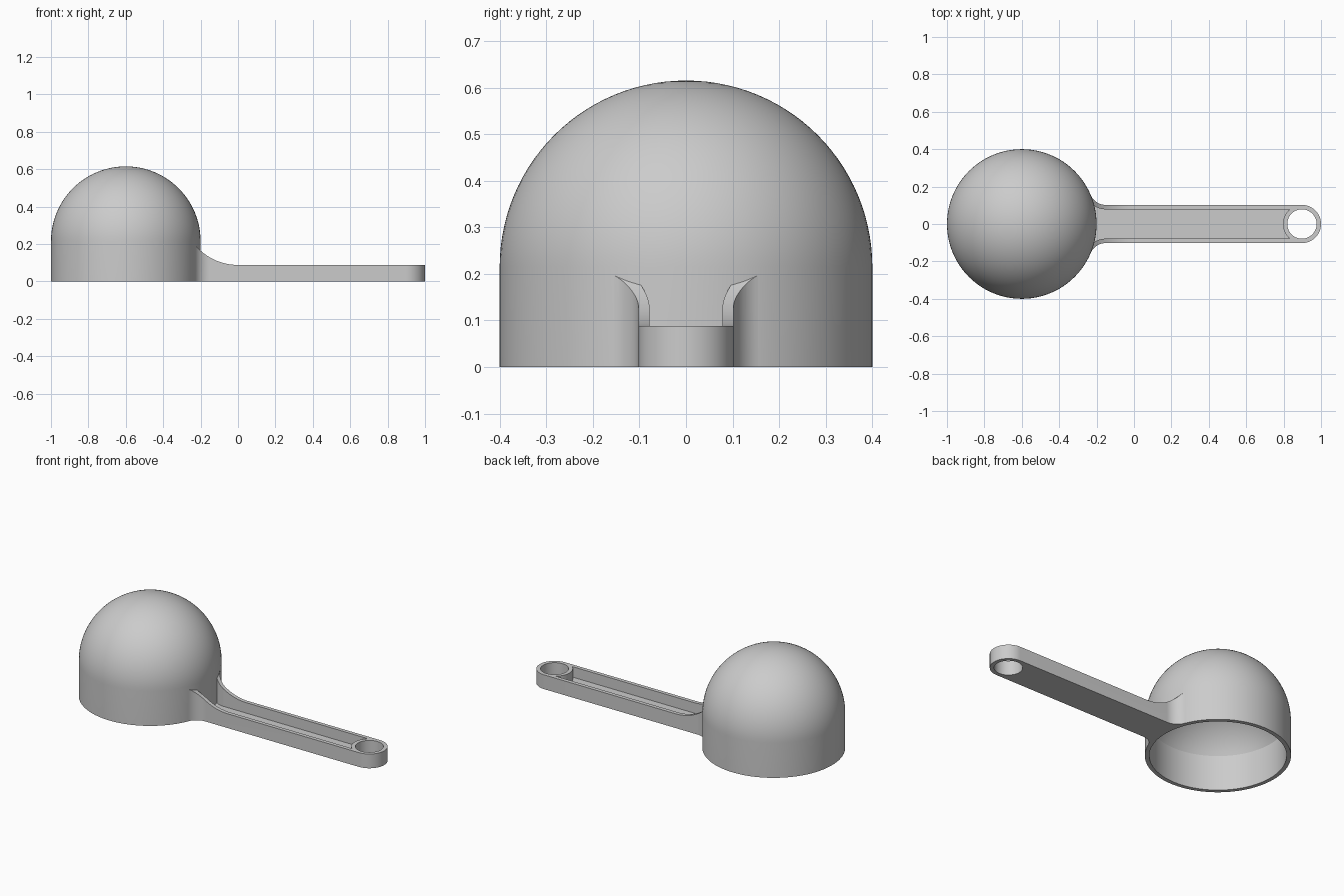
import bpy, bmesh, math
from math import sin, cos, radians

if "Cube" in bpy.data.objects:
    bpy.data.objects.remove(bpy.data.objects["Cube"])

BX = -0.6            # bowl centre x
R, RI = 0.4, 0.376   # bowl outer and inner radius
HZ = 0.215           # height of straight bowl wall
W, T = 0.102, 0.0235 # handle half width, wall thickness
H = 0.088            # handle height
EX = 0.898           # handle eye centre x
FR = 0.0865          # fillet radius where handle meets bowl

grey = bpy.data.materials.new("light grey plastic")
grey.diffuse_color = (0.6, 0.6, 0.6, 1)
grey.use_nodes = True
grey.node_tree.nodes["Principled BSDF"].inputs["Base Color"].default_value = grey.diffuse_color


def add_object(name, bm):
    bmesh.ops.recalc_face_normals(bm, faces=bm.faces[:])
    me = bpy.data.meshes.new(name)
    bm.to_mesh(me)
    bm.free()
    ob = bpy.data.objects.new(name, me)
    bpy.context.collection.objects.link(ob)
    me.materials.append(grey)
    return ob


def prism(name, pts, shift):
    """Closed outline of 3D points, extruded along shift."""
    bm = bmesh.new()
    face = bm.faces.new([bm.verts.new(p) for p in pts])
    out = bmesh.ops.extrude_face_region(bm, geom=[face])
    bmesh.ops.translate(bm, vec=shift,
                        verts=[v for v in out["geom"] if isinstance(v, bmesh.types.BMVert)])
    return add_object(name, bm)


def arc(cx, cy, r, a0, a1, n):
    return [(cx + r * cos(a0 + (a1 - a0) * i / n), cy + r * sin(a0 + (a1 - a0) * i / n))
            for i in range(n + 1)]


def select_only(ob):
    bpy.ops.object.select_all(action='DESELECT')
    ob.select_set(True)
    bpy.context.view_layer.objects.active = ob


def cut(target, cutter):
    mod = target.modifiers.new("cut", 'BOOLEAN')
    mod.operation, mod.solver, mod.object = 'DIFFERENCE', 'EXACT', cutter
    select_only(target)
    bpy.ops.object.modifier_apply(modifier=mod.name)
    bpy.data.objects.remove(cutter)


def smooth(ob):
    select_only(ob)
    bpy.ops.object.shade_smooth_by_angle(angle=radians(25 if ob.name == "handle" else 20))


# bowl: straight wall and domed top, hollow from below
tilt = radians(25)                       # slope of the inner dome at its edge
RC = RI / cos(tilt)
CZ = HZ - RC * sin(tilt)
outer = [(R, 0)] + [(R * cos(a), HZ + R * sin(a))
                    for a in (math.pi / 2 * i / 28 for i in range(29))]
inner = [(RC * cos(a), CZ + RC * sin(a))
         for a in (math.pi / 2 + (tilt - math.pi / 2) * i / 20 for i in range(21))] + [(RI, 0)]
profile = outer + inner + [(R, 0)]
bm = bmesh.new()
vs = [bm.verts.new((max(r, 0), 0, z)) for r, z in profile]
edges = [bm.edges.new((a, b)) for a, b in zip(vs, vs[1:])
         if not (a.co.x < 1e-5 and b.co.x < 1e-5)]
bmesh.ops.spin(bm, geom=vs + edges, cent=(0, 0, 0), axis=(0, 0, 1),
               angle=2 * math.pi, steps=96)
bmesh.ops.remove_doubles(bm, verts=bm.verts[:], dist=1e-5)
bowl = add_object("bowl", bm)
bowl.location.x = BX

# handle outline, flaring into the bowl
D = R + FR
FY = W + FR
FX = BX + math.sqrt(D * D - FY * FY)
to_bowl = math.atan2(-FY, BX - FX) % (2 * math.pi)


def half_outline(fr, end_radius):
    """Fillet from the straight side to the bowl, then a point inside the wall."""
    c = (D * D + fr * fr - end_radius ** 2) / (2 * D * fr)
    end = to_bowl + math.acos(min(1, c))
    return arc(FX, FY, fr, radians(270), end, 14)


def closed_outline(side, bowl_r, tip):
    a = math.atan2(side[-1][1], side[-1][0] - BX)
    wall = arc(BX, 0, bowl_r, a, -a, 16)
    return tip + side + wall + [(x, -y) for x, y in reversed(side)]


eye_end = arc(EX, 0, W, -math.pi / 2, math.pi / 2, 32)
body = closed_outline(half_outline(FR, R), 0.388, eye_end)
handle = prism("handle", [(x, y, 0) for x, y in body], (0, 0, 0.3))

# top of handle sweeps up towards the bowl
sweep = [(1.2, H)] + [(x, H + z) for x, z in
                      arc(0, 0.3, 0.3, radians(270), radians(205), 20)]
sweep += [(sweep[-1][0], 0.6), (1.2, 0.6)]
cut(handle, prism("top_cutter", [(x, -0.5, z) for x, z in sweep], (0, 1, 0)))

# long groove between the two rails, stopping at the eye
b = math.asin((W - T) / W)
groove_end = arc(EX, 0, W, math.pi + b, math.pi - b, 16)
groove = closed_outline(half_outline(FR + T, 0.38), 0.38, groove_end)
cut(handle, prism("groove_cutter", [(x, y, T) for x, y in groove], (0, 0, 0.6)))

# round hanging hole
hole = arc(EX, 0, W - T, 0, 2 * math.pi, 48)[:-1]
cut(handle, prism("hole_cutter", [(x, y, -0.1) for x, y in hole], (0, 0, 0.6)))

for ob in (bowl, handle):
    smooth(ob)
